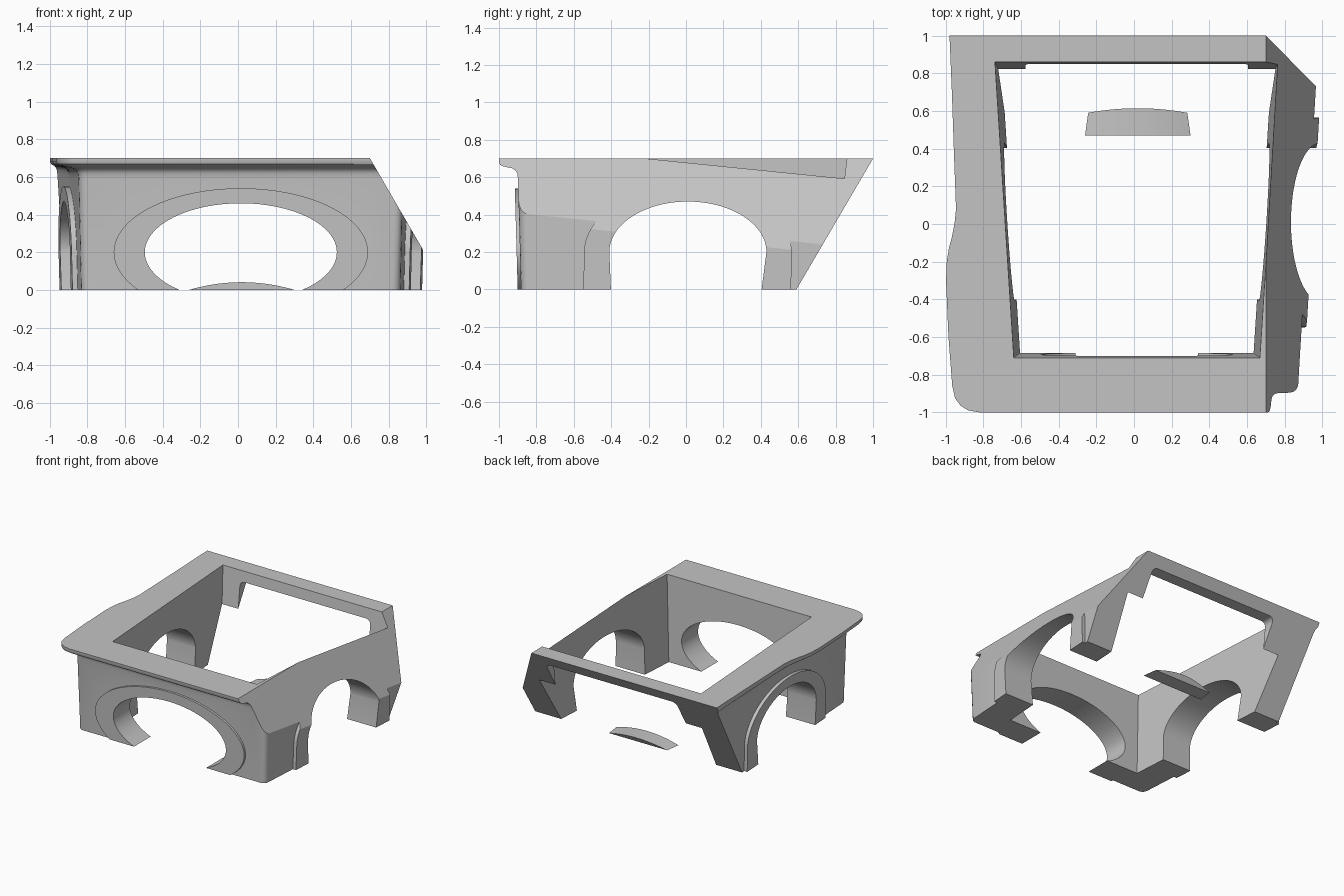
import bpy, bmesh, math

if "Cube" in bpy.data.objects:
    bpy.data.objects.remove(bpy.data.objects["Cube"])

CX = 0.015  # plan centreline of the walls

grey = bpy.data.materials.new("stone_grey")
grey.diffuse_color = (0.55, 0.55, 0.55, 1)
grey.use_nodes = True
grey.node_tree.nodes["Principled BSDF"].inputs["Base Color"].default_value = grey.diffuse_color


def loft(name, rings, mat=True):
    """Closed solid through rings of equal point count."""
    bm = bmesh.new()
    vs = [[bm.verts.new(p) for p in r] for r in rings]
    n = len(rings[0])
    for a, b in zip(vs, vs[1:]):
        for i in range(n):
            j = (i + 1) % n
            bm.faces.new((a[i], a[j], b[j], b[i]))
    bm.faces.new(vs[0])
    bm.faces.new(vs[-1])
    bmesh.ops.recalc_face_normals(bm, faces=bm.faces)
    me = bpy.data.meshes.new(name)
    bm.to_mesh(me)
    bm.free()
    ob = bpy.data.objects.new(name, me)
    bpy.context.collection.objects.link(ob)
    if mat:
        me.materials.append(grey)
    return ob


def boolean(target, tool, op="DIFFERENCE"):
    m = target.modifiers.new("bool", "BOOLEAN")
    m.operation, m.solver, m.object = op, "EXACT", tool
    bpy.context.view_layer.objects.active = target
    bpy.ops.object.modifier_apply(modifier=m.name)


def drop(*obs):
    for o in obs:
        bpy.data.objects.remove(o)


def ellipse(cu, cz, ru, rz, a0=0, a1=360, n=64):
    full = a1 - a0 == 360
    k = n if full else n + 1
    return [(cu + ru * math.cos(math.radians(a0 + (a1 - a0) * i / n)),
             cz + rz * math.sin(math.radians(a0 + (a1 - a0) * i / n))) for i in range(k)]


def prism_y(name, prof, y0, y1):
    return loft(name, [[(x, y, z) for x, z in prof] for y in (y0, y1)], False)


def prism_x(name, prof, x0, x1):
    return loft(name, [[(x, y, z) for y, z in prof] for x in (x0, x1)], False)


def half_out(y, z):   # outer half width of the tapering walls
    return 0.845 + 0.062 * (y + 0.88) + 0.025 * z


def front_out(z):     # outer front wall, leaning slightly
    return -0.882 - 0.028 * z


# Outline of the lip on the left side, back to front
lip_left = [(-.982, 1.06), (-.967, .7), (-.955, .35), (-.945, .08), (-.953, 0),
            (-.967, -.07), (-.983, -.13), (-.994, -.2), (-.998, -.3), (-.985, -.6),
            (-.965, -.86), (-.95, -.925), (-.92, -.965), (-.88, -.99), (-.82, -1)]
CORNER = 5  # last points form the rounded corner


def wall_ring(z):
    left, r = [], 0.045
    cy = front_out(z) + r
    for i, (x, y) in enumerate(lip_left):
        k = i - (len(lip_left) - CORNER)
        if k < 0:
            left.append((-half_out(y, z), y))
        else:
            a = math.pi / 2 * k / (CORNER - 1)
            left.append((-half_out(cy, z) + r - r * math.cos(a), cy - r * math.sin(a)))
    return [(x + CX, y) for x, y in left] + [(CX - x, y) for x, y in reversed(left)]


lip_ring = lip_left + [(2 * CX - x, y) for x, y in reversed(lip_left)]

# Body: leaning walls sweeping through a cove into the top lip
rings = []
for z, t in [(-.1, 0), (.595, 0), (.62, .03), (.637, .12), (.648, .3), (.655, .65),
             (.661, .85), (.668, .95), (.68, 1), (.7, 1)]:
    rings.append([(w[0] * (1 - t) + l[0] * t, w[1] * (1 - t) + l[1] * t, z)
                  for w, l in zip(wall_ring(z), lip_ring)])
body = loft("arched_wall_frame", rings)

# Raised oval trim around the front opening
oval = ellipse(CX, .2, .675, .34)
front_trim = loft("front_trim", [[(x, front_out(z) + d, z) for x, z in oval] for d in (-.018, .1)])
boolean(body, front_trim, "UNION")
drop(front_trim)

# Raised arch trims on both side walls
arch = [(.56, -.1)] + ellipse(.01, .2, .555, .35, 0, 180, 40) + [(-.55, -.1)]
for s in (-1, 1):
    trim = loft("side_trim", [[(CX + s * (half_out(y, z) + d), y, z) for y, z in arch]
                              for d in (.028, -.1)])
    boolean(body, trim, "UNION")
    drop(trim)


# Inner court, tapered in plan and height
def inner_ring(z):
    yf, yb = -.685 - .036 * z, .776 + .12 * z

    def h(y):
        return .62 + .0637 * (y + .685) + .05 * z
    return [(CX - h(yf), yf, z), (CX + h(yf), yf, z), (CX + h(yb), yb, z), (CX - h(yb), yb, z)]


cavity = loft("court_cutter", [inner_ring(-.2), inner_ring(.8)], False)

# Oval front opening and arched side openings
front_hole = prism_y("front_hole_cutter", ellipse(CX, .2, .51, .26), -1.3, -.5)
side_arch = [(.385, -.15)] + ellipse(.01, .2, .42, .27, 0, 180, 48) + [(-.395, -.15)]
side_hole = prism_x("side_hole_cutter", side_arch, -2, 2)

# Back opening with rounded upper corners
back_prof = ([(-.575, .2), (.605, .2)] + ellipse(.565, .575, .04, .04, 0, 90, 6)
             + ellipse(-.535, .575, .04, .04, 90, 180, 6))
back_hole = prism_y("back_hole_cutter", back_prof, .75, 1.3)

# Slanted slices at right and back, and the flat base
right_cut = prism_y("right_slice_cutter", [(.584, .9), (1.222, -.2), (2, -.2), (2, .9)], -2, 2)
back_cut = prism_x("back_slice_cutter", [(1.117, .9), (.4735, -.2), (2, -.2), (2, .9)], -2.1, 2.1)
base_cut = prism_y("base_cutter", [(-2.2, -.5), (2.2, -.5), (2.2, 0), (-2.2, 0)], -2.2, 2.2)

for c in (cavity, front_hole, side_hole, back_hole, base_cut, right_cut, back_cut):
    boolean(body, c)

# Loose curved sill at the back
cap = [(i / 12, .041 * (1 - (i / 12) ** 2)) for i in range(-12, 13)]
sill = loft("back_sill", [[(.02 + u * (.28 - .14 * (y - .47)), y, z) for u, z in cap]
                          for y in (.47, .75)])
boolean(sill, back_cut)
drop(cavity, front_hole, side_hole, back_hole, base_cut, right_cut, back_cut)

for ob in (body, sill):
    bpy.ops.object.select_all(action="DESELECT")
    ob.select_set(True)
    bpy.context.view_layer.objects.active = ob
    bpy.ops.object.shade_smooth_by_angle(angle=math.radians(30))
